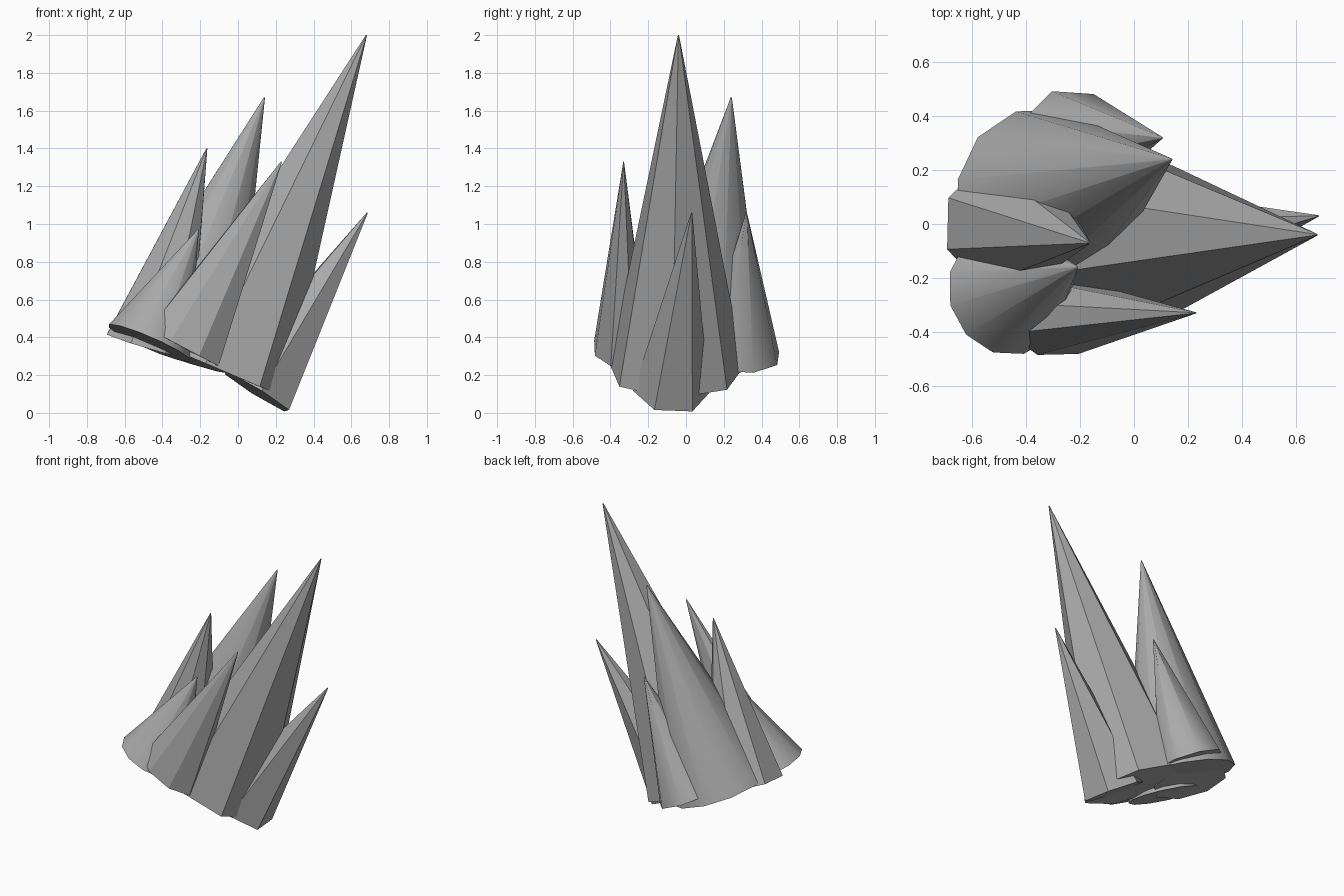
import bpy
import bmesh
import math
from mathutils import Vector

cube = bpy.data.objects.get("Cube")
if cube:
    bpy.data.objects.remove(cube, do_unlink=True)

# Single stone colour
stone = bpy.data.materials.new("stone_grey")
stone.use_nodes = True
colour = (0.4, 0.4, 0.4, 1)
stone.diffuse_color = colour
stone.node_tree.nodes["Principled BSDF"].inputs["Base Color"].default_value = colour


def spike(name, tip, centre, radius, sides, phase, squash=1.0, smooth=False):
    """Closed spike whose base is square to the line from centre to tip."""
    tip, centre = Vector(tip), Vector(centre)
    axis = (tip - centre).normalized()
    across = Vector((1, 0, 0))
    across = (across - axis * across.dot(axis)).normalized()
    along = axis.cross(across) * squash

    bm = bmesh.new()
    base, top = [], []
    for i in range(sides):
        a = math.radians(phase) + math.tau * i / sides
        out = across * math.cos(a) + along * math.sin(a)
        base.append(bm.verts.new(centre + out * radius))
        # A minute top ring keeps the smooth shading clean up to the tip
        top.append(bm.verts.new(tip + out * 0.003))
    for i in range(sides):
        j = (i + 1) % sides
        bm.faces.new((base[i], base[j], top[j], top[i]))
    bm.faces.new(top)
    bm.faces.new(base[::-1])

    mesh = bpy.data.meshes.new(name)
    bm.to_mesh(mesh)
    bm.free()
    mesh.materials.append(stone)
    obj = bpy.data.objects.new(name, mesh)
    bpy.context.collection.objects.link(obj)
    if smooth:
        bpy.ops.object.select_all(action="DESELECT")
        obj.select_set(True)
        bpy.context.view_layer.objects.active = obj
        bpy.ops.object.shade_smooth_by_angle(angle=math.radians(50))
    return obj


# Faceted spikes
spike("main_spike", (0.68, -0.04, 2.0), (-0.08, -0.055, 0.22), 0.365, 7, -3)
spike("right_spike", (-0.165, -0.07, 1.40), (-0.47, 0.0, 0.355), 0.25, 8, 21)
spike("front_spike", (0.23, -0.33, 1.33), (-0.29, -0.345, 0.345), 0.225, 8, 25, squash=0.67)
spike("left_spike", (0.685, 0.03, 1.06), (0.10, -0.08, 0.11), 0.215, 6, 38, squash=0.94)

# Rounded spikes
spike("back_tall_spike", (0.14, 0.24, 1.67), (-0.33, 0.085, 0.325), 0.35, 12, 19, smooth=True)
spike("front_right_spike", (-0.21, -0.16, 0.97), (-0.47, -0.25, 0.37), 0.24, 12, 16, smooth=True)
spike("back_short_spike", (0.105, 0.32, 1.06), (-0.235, 0.285, 0.30), 0.22, 8, 20, smooth=True)
